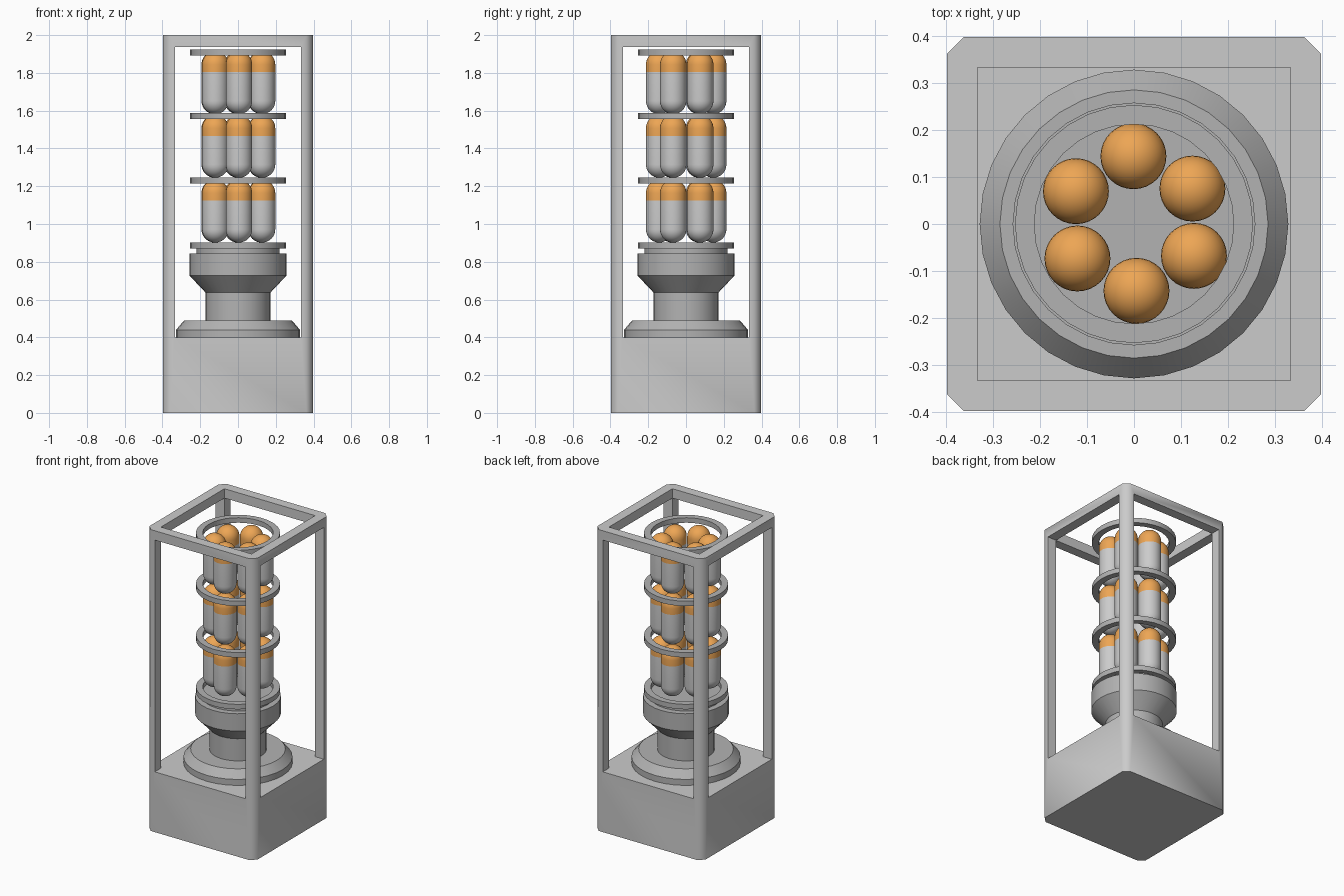
import bpy, bmesh
from math import cos, sin, pi, radians

if "Cube" in bpy.data.objects:
    bpy.data.objects.remove(bpy.data.objects["Cube"])

SEG = 32
orange = bpy.data.materials.new("orange_cap")
orange.diffuse_color = (0.85, 0.38, 0.09, 1)
orange.use_nodes = True
orange.node_tree.nodes["Principled BSDF"].inputs["Base Color"].default_value = orange.diffuse_color
pale = bpy.data.materials.new("pale_shell")
pale.diffuse_color = (0.72, 0.72, 0.72, 1)
pale.use_nodes = True
pale.node_tree.nodes["Principled BSDF"].inputs["Base Color"].default_value = pale.diffuse_color
dark = bpy.data.materials.new("dark_metal")
dark.diffuse_color = (0.45, 0.45, 0.45, 1)
dark.use_nodes = True
dark.node_tree.nodes["Principled BSDF"].inputs["Base Color"].default_value = dark.diffuse_color


def finish(name, bm, mats=()):
    bmesh.ops.recalc_face_normals(bm, faces=bm.faces)
    mesh = bpy.data.meshes.new(name)
    bm.to_mesh(mesh)
    bm.free()
    for m in mats:
        mesh.materials.append(m)
    obj = bpy.data.objects.new(name, mesh)
    bpy.context.collection.objects.link(obj)
    return obj


def smooth(obj, angle=30):
    bpy.ops.object.select_all(action='DESELECT')
    obj.select_set(True)
    bpy.context.view_layer.objects.active = obj
    bpy.ops.object.shade_smooth_by_angle(angle=radians(angle))


def lathe(name, profile, mats, centre=(0, 0), closed=False, split_z=None):
    """Spin (radius, z) points about a vertical axis."""
    bm = bmesh.new()
    rows = [[bm.verts.new((centre[0] + r * cos(2 * pi * i / SEG),
                           centre[1] + r * sin(2 * pi * i / SEG), z))
             for i in range(SEG)] for r, z in profile]
    pairs = list(zip(rows, rows[1:])) + ([(rows[-1], rows[0])] if closed else [])
    for a, b in pairs:
        for i in range(SEG):
            j = (i + 1) % SEG
            bm.faces.new((a[i], a[j], b[j], b[i]))
    bmesh.ops.remove_doubles(bm, verts=bm.verts, dist=1e-5)
    if split_z is not None:
        for f in bm.faces:
            f.material_index = int(f.calc_center_median().z > split_z)
    obj = finish(name, bm, mats)
    smooth(obj)
    return obj


def box(name, x, y, z0, z1, chamfer=0):
    bm = bmesh.new()
    bmesh.ops.create_cube(bm, size=1)
    for v in bm.verts:
        v.co = (v.co.x * 2 * x, v.co.y * 2 * y, z0 if v.co.z < 0 else z1)
    if chamfer:
        edges = [e for e in bm.edges if abs(e.verts[0].co.z - e.verts[1].co.z) > 0.1]
        bmesh.ops.bevel(bm, geom=edges, offset=chamfer, segments=1, affect='EDGES')
    return finish(name, bm)


# Base block and open cage, cut from one chamfered tower
H, IN = 0.397, 0.333
cage = box("base_and_frame", H, H, 0, 2, 0.035)
for args in ((IN, IN, 0.4, 2.2), (IN, 1, 0.4, 1.938), (1, IN, 0.4, 1.938)):
    cutter = box("cutter", *args)
    cutter.hide_render = True
    mod = cage.modifiers.new("opening", 'BOOLEAN')
    mod.operation, mod.solver, mod.object = 'DIFFERENCE', 'EXACT', cutter
    bpy.context.view_layer.objects.active = cage
    bpy.ops.object.modifier_apply(modifier=mod.name)
    bpy.data.objects.remove(cutter)
smooth(cage, 50)

# Turned pedestal
lathe("pedestal", [(0, 0.4), (0.328, 0.4), (0.328, 0.44), (0.285, 0.49), (0.172, 0.49),
                   (0.172, 0.637), (0.258, 0.728), (0.258, 0.843), (0.219, 0.843),
                   (0.219, 0.872), (0, 0.872)], [dark])

# Holding rings
for n, z in enumerate((0.87, 1.214, 1.555, 1.892)):
    lathe(f"ring_{n + 1}", [(0.253, z), (0.253, z + 0.033), (0.212, z + 0.033), (0.212, z)],
          [dark], closed=True)

# Three tiers of six capsules with orange upper ends
R, LENGTH = 0.07, 0.332
for tier, z in enumerate((0.902, 1.245, 1.582)):
    split = z + 0.222
    arc = [k * pi / 16 for k in range(9)]
    profile = [(R * sin(a), z + R - R * cos(a)) for a in arc]
    profile.append((R, split))
    profile += [(R * cos(a), z + LENGTH - R + R * sin(a)) for a in arc]
    for k in range(6):
        t = radians(91.3 + 60 * k)
        lathe(f"capsule_{tier + 1}_{k + 1}", profile, [pale, orange],
              centre=(0.002 + 0.143 * cos(t), 0.001 + 0.143 * sin(t)), split_z=split)
